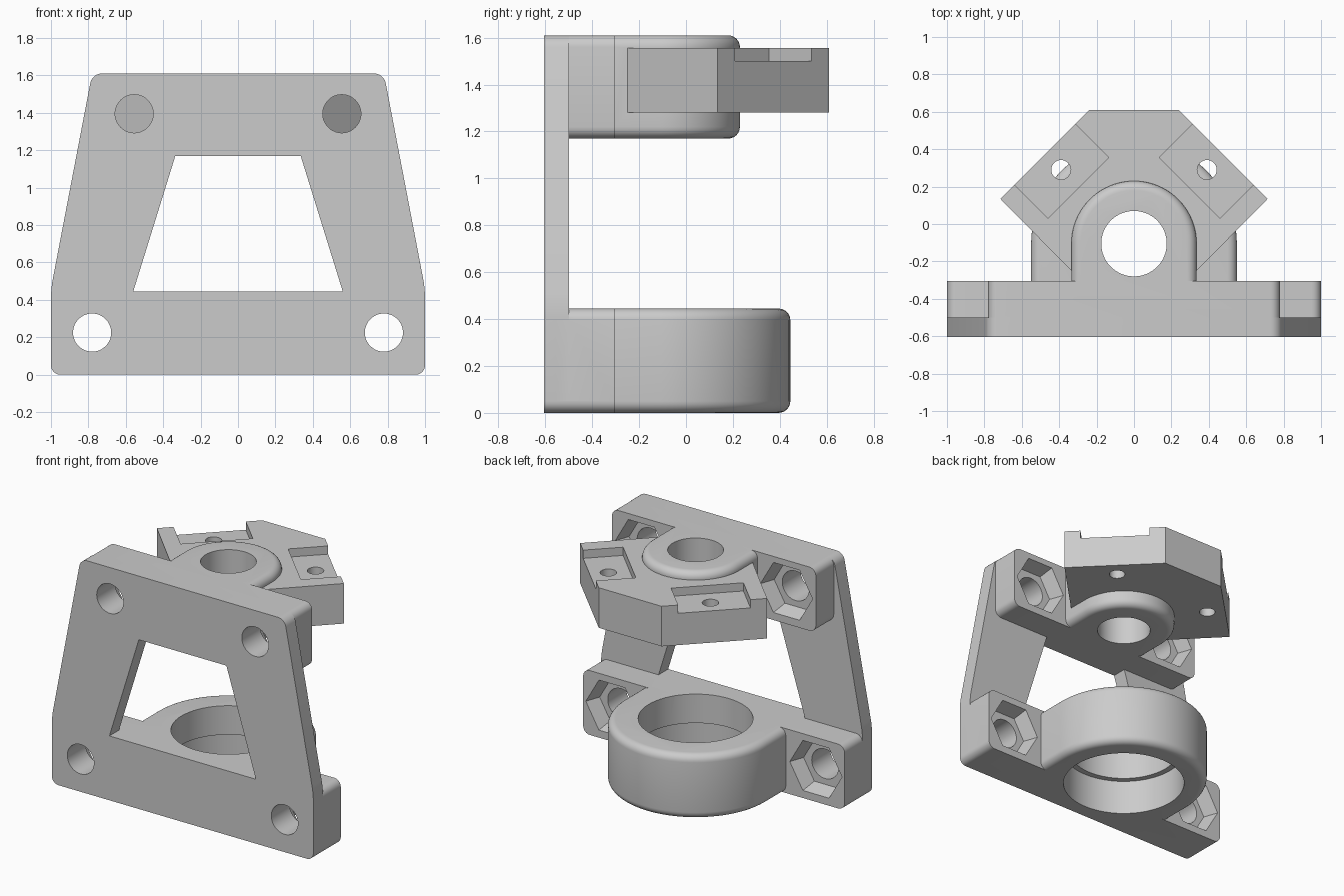
import bpy, bmesh, math
from mathutils import Vector, Matrix

cube = bpy.data.objects.get("Cube")
if cube:
    bpy.data.objects.remove(cube, do_unlink=True)

plastic = bpy.data.materials.new("grey_plastic")
plastic.use_nodes = True
GREY = (0.6, 0.6, 0.6, 1)
plastic.diffuse_color = GREY
plastic.node_tree.nodes["Principled BSDF"].inputs["Base Color"].default_value = GREY

FRONT, SEAM, BACK = -0.605, -0.5, -0.305    # depth of plate and blocks
AXIS_Y = -0.105                             # shared axis of both rings
LOW, HIGH = (0, 0.445), (1.17, 1.61)        # height range of each holder


def prism(name, outline, start, end, axis="Z", round_sides=0, round_caps=0, end_scale=None):
    """Extrude an outline along Z, or an (x, z) outline along Y."""
    bm = bmesh.new()
    place = (lambda a, b, t: (a, b, t)) if axis == "Z" else (lambda a, b, t: (a, t, b))
    loops = []
    middle = sum((Vector(p) for p in outline), Vector((0, 0))) / len(outline)
    for t, s in ((start, 1), (end, end_scale or 1)):
        pts = [middle + (Vector(p) - middle) * s for p in outline]
        loops.append([bm.verts.new(place(p.x, p.y, t)) for p in pts])
    bm.faces.new(loops[0])
    bm.faces.new(loops[1][::-1])
    n = len(outline)
    sides = []
    for i in range(n):
        j = (i + 1) % n
        bm.faces.new((loops[0][i], loops[1][i], loops[1][j], loops[0][j]))
        sides.append(bm.edges.get((loops[0][i], loops[1][i])))
    bmesh.ops.recalc_face_normals(bm, faces=bm.faces)
    caps = [e for e in bm.edges if e not in sides]
    for edges, size in ((sides, round_sides), (caps, round_caps)):
        if size:
            bmesh.ops.bevel(bm, geom=edges, offset=size, segments=6, profile=0.5, affect="EDGES")
    mesh = bpy.data.meshes.new(name)
    bm.to_mesh(mesh)
    bm.free()
    mesh.materials.append(plastic)
    obj = bpy.data.objects.new(name, mesh)
    bpy.context.collection.objects.link(obj)
    return obj


def circle(x, y, r, n=48):
    return [(x + r * math.cos(math.tau * i / n), y + r * math.sin(math.tau * i / n)) for i in range(n)]


def mirrored(half):
    return half + [(-x, y) for x, y in reversed(half)]


def combine(target, other, operation):
    """Apply a boolean and discard the helper."""
    mod = target.modifiers.new("combine", "BOOLEAN")
    mod.operation, mod.solver, mod.object = operation, "EXACT", other
    graph = bpy.context.evaluated_depsgraph_get()
    target_mesh = bpy.data.meshes.new_from_object(target.evaluated_get(graph))
    target.modifiers.clear()
    target.data = target_mesh
    bpy.data.objects.remove(other, do_unlink=True)


# Tapered front plate
bracket = prism("mounting_bracket",
                mirrored([(1, 0), (1, 0.46), (0.78, HIGH[1])]),
                FRONT, SEAM, "Y", round_sides=0.05)
window = prism("window_cutter", mirrored([(0.56, LOW[1]), (0.335, HIGH[0])]), -0.8, -0.4, "Y")
combine(bracket, window, "DIFFERENCE")

# Screw blocks and rounded ring holders behind the plate
for (bottom, top), half_width, radius in ((LOW, 1, 0.55), (HIGH, 0.78, 0.335)):
    block = prism("block", mirrored([(half_width, bottom), (half_width, top)]),
                  FRONT + 0.05, BACK, "Y", round_sides=0.05)
    combine(bracket, block, "UNION")
    arc = [(radius * math.cos(math.pi * i / 40), AXIS_Y + radius * math.sin(math.pi * i / 40))
           for i in range(41)]
    ring = prism("ring", [(radius, -0.45)] + arc + [(-radius, -0.45)], bottom, top, round_caps=0.05)
    combine(bracket, ring, "UNION")

# Angled mount with two sloping wings
mount = prism("mount", mirrored([(0.335, -0.25), (0.715, 0.135), (0.24, 0.61)]), 1.28, 1.557)
combine(bracket, mount, "UNION")

# Upper rod bore, lower lip bore and bearing pocket
for radius, bottom, top in ((0.175, 1, 1.8), (0.36, -0.1, 0.6), (0.4, -0.1, 0.245)):
    combine(bracket, prism("bore", circle(0, AXIS_Y, radius, 64), bottom, top), "DIFFERENCE")

for side in (-1, 1):
    # Open notch and screw hole on each wing
    notch = prism("notch", [(side * x, y) for x, y in
                            ((0.135, 0.355), (0.46, 0.03), (0.74, 0.31), (0.415, 0.635))], 1.5, 1.7)
    combine(bracket, notch, "DIFFERENCE")
    combine(bracket, prism("wing_hole", circle(side * 0.39, 0.29, 0.052, 32), 1.2, 1.6), "DIFFERENCE")
    # Plate screw holes with hexagonal nut recesses at the back
    for x, z in ((0.78, 0.225), (0.555, 1.395)):
        hole = prism("screw_hole", circle(side * x, z, 0.102), -0.7, BACK + 0.02, "Y")
        combine(bracket, hole, "DIFFERENCE")
        nut = prism("nut_recess", circle(side * x, z, 0.2, 6), BACK + 0.001, BACK - 0.1, "Y", end_scale=0.82)
        combine(bracket, nut, "DIFFERENCE")

# Smooth curved walls, crisp corners
bpy.ops.object.select_all(action="DESELECT")
bracket.select_set(True)
bpy.context.view_layer.objects.active = bracket
bpy.ops.object.shade_smooth_by_angle(angle=math.radians(30))
